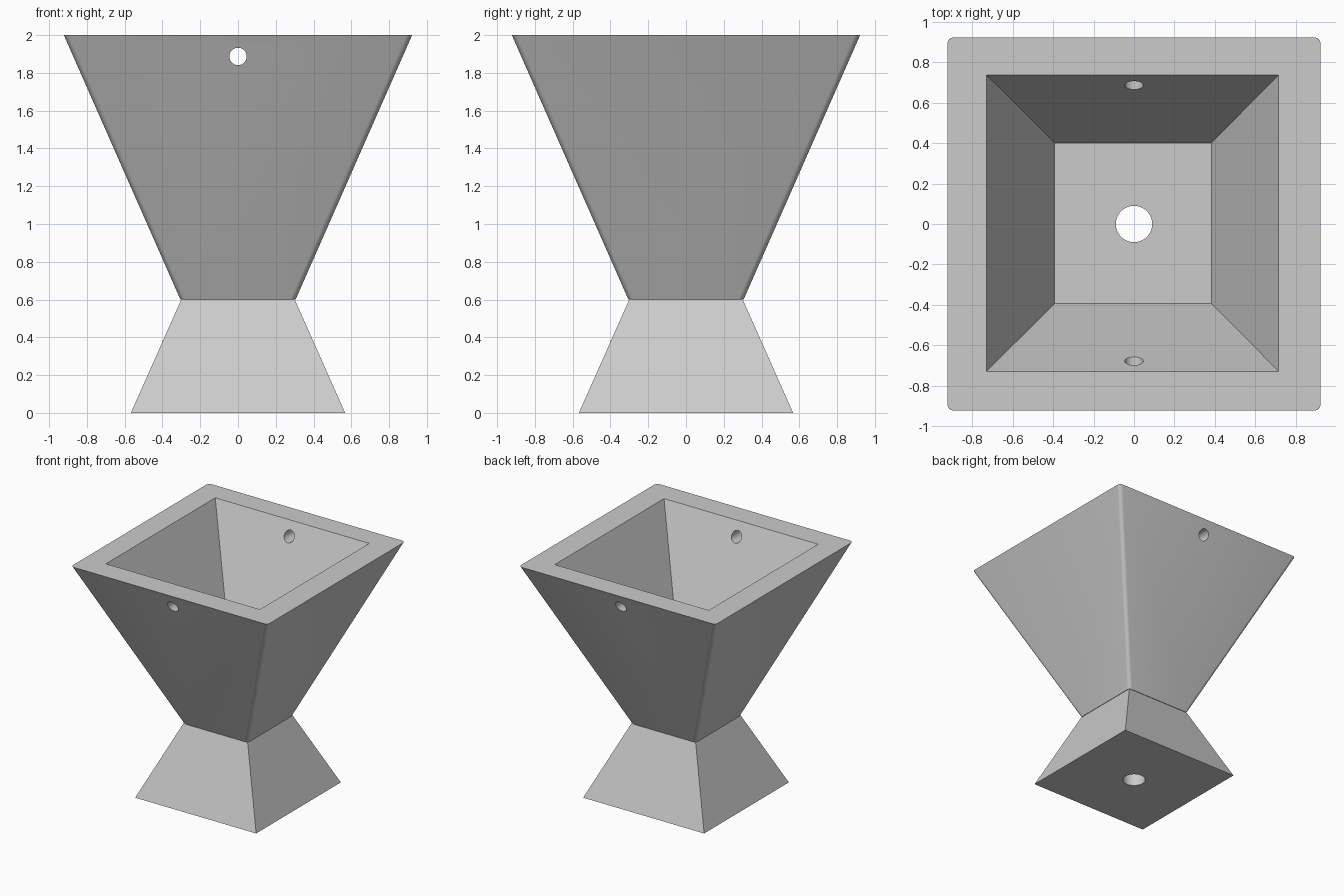
import bpy, bmesh
from math import cos, sin, pi, radians

if "Cube" in bpy.data.objects:
    bpy.data.objects.remove(bpy.data.objects["Cube"])


def ring(bm, hx, hy, z, r=0.0, cx=0.0, cy=0.0, seg=6):
    """Rectangle of vertices at height z, with optional rounded corners."""
    verts = []
    for i, (sx, sy) in enumerate([(1, 1), (-1, 1), (-1, -1), (1, -1)]):
        for k in range(seg + 1 if r else 1):
            a = i * pi / 2 + k * pi / 2 / seg
            ox, oy = (r * cos(a), r * sin(a)) if r else (0, 0)
            verts.append(bm.verts.new((cx + sx * (hx - r) + ox,
                                       cy + sy * (hy - r) + oy, z)))
    return verts


def frustum(name, low, high):
    """Closed solid between two rectangular rings."""
    bm = bmesh.new()
    a, b = ring(bm, **low), ring(bm, **high)
    n = len(a)
    for i in range(n):
        j = (i + 1) % n
        bm.faces.new((a[i], a[j], b[j], b[i]))
    bm.faces.new(a[::-1])
    bm.faces.new(b)
    bmesh.ops.recalc_face_normals(bm, faces=bm.faces)
    mesh = bpy.data.meshes.new(name)
    bm.to_mesh(mesh)
    bm.free()
    obj = bpy.data.objects.new(name, mesh)
    bpy.context.collection.objects.link(obj)
    return obj


def cylinder(name, radius, depth, loc, rot=(0, 0, 0)):
    bpy.ops.mesh.primitive_cylinder_add(vertices=48, radius=radius, depth=depth,
                                        location=loc, rotation=rot)
    obj = bpy.context.object
    obj.name = name
    return obj


def combine(target, other, operation):
    """Apply a boolean and remove the helper object."""
    bpy.context.view_layer.objects.active = target
    mod = target.modifiers.new(operation.lower(), 'BOOLEAN')
    mod.operation, mod.object, mod.solver = operation, other, 'EXACT'
    bpy.ops.object.modifier_apply(modifier=mod.name)
    bpy.data.objects.remove(other)


# Flared bowl with softened corner edges
planter = frustum("planter", dict(hx=0.305, hy=0.305, z=0.6, r=0.03),
                  dict(hx=0.922, hy=0.922, z=2.0, r=0.03))

# Sharp-edged foot, its top tucked slightly into the bowl
foot = frustum("foot", dict(hx=0.567, hy=0.567, z=0.0),
               dict(hx=0.296, hy=0.296, z=0.61))
combine(planter, foot, 'UNION')

# Tapered cavity, walls parallel to the outside (cut past the rim)
floor_z, top_z = 1.25, 2.1
grow = 0.335 / 0.75 * (top_z - floor_z)
cavity = frustum("cavity", dict(hx=0.387, hy=0.397, z=floor_z, cx=-0.005, cy=0.004),
                 dict(hx=0.387 + grow, hy=0.397 + grow, z=top_z, cx=-0.007, cy=0.004))
combine(planter, cavity, 'DIFFERENCE')

# Drain hole down through the foot, and rim hole front to back
combine(planter, cylinder("drain", 0.09, 3, (0, 0, 1)), 'DIFFERENCE')
combine(planter, cylinder("rim_hole", 0.046, 3, (0, 0, 1.887), (pi / 2, 0, 0)),
        'DIFFERENCE')

# Smooth the rounded corners and holes, keep real edges sharp
bpy.ops.object.select_all(action='DESELECT')
planter.select_set(True)
bpy.context.view_layer.objects.active = planter
bpy.ops.object.shade_smooth_by_angle(angle=radians(25))
